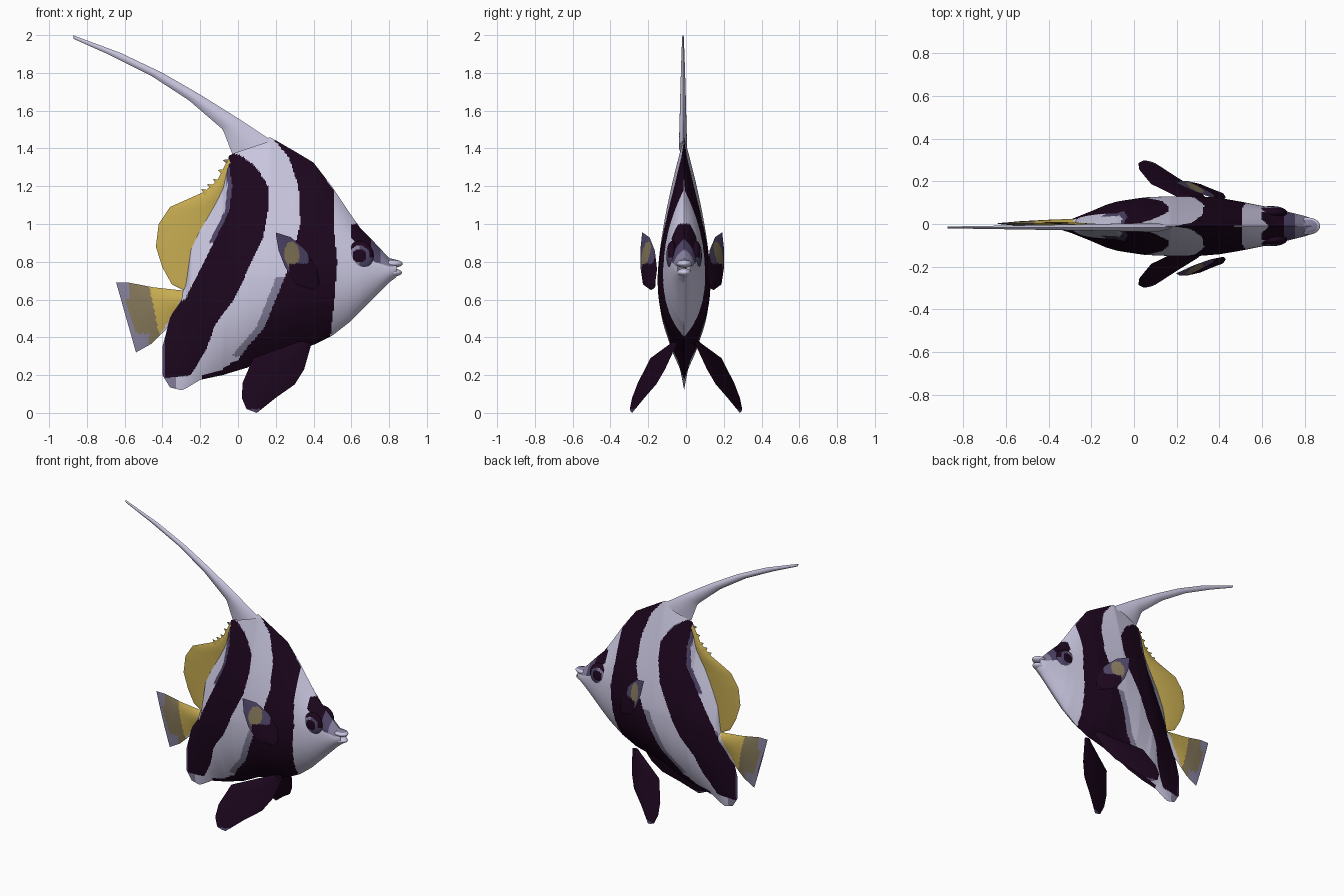
import bpy
import bmesh
from math import hypot
from mathutils import Vector

if "Cube" in bpy.data.objects:
    bpy.data.objects.remove(bpy.data.objects["Cube"])

MID_Y = -0.01  # the body's middle plane


def make_material(name, red, green, blue):
    mat = bpy.data.materials.new(name)
    mat.use_nodes = True
    colour = (red, green, blue, 1)
    mat.diffuse_color = colour
    shader = next(n for n in mat.node_tree.nodes if n.type == "BSDF_PRINCIPLED")
    shader.inputs["Base Color"].default_value = colour
    shader.inputs["Roughness"].default_value = 0.7
    return mat


MATERIALS = [
    make_material("pale lavender", .61, .59, .77),
    make_material("dark plum", .012, .002, .013),
    make_material("grey violet", .24, .22, .34),
    make_material("deep violet", .08, .06, .14),
    make_material("yellow", .58, .42, .085),
    make_material("olive", .23, .185, .10),
]
PALE, DARK, GREY, VIOLET, YELLOW, OLIVE = range(len(MATERIALS))


def lookup(table, key):
    """Linear interpolation in rows sorted by their first value."""
    if key <= table[0][0]:
        return table[0][1:]
    for low, high in zip(table, table[1:]):
        if key <= high[0]:
            f = (key - low[0]) / (high[0] - low[0])
            return [a + (b - a) * f for a, b in zip(low[1:], high[1:])]
    return table[-1][1:]


def finish(name, bm, rule):
    """Turn a bmesh into a smooth object, painting each face by a rule."""
    bmesh.ops.remove_doubles(bm, verts=bm.verts, dist=0.00005)
    bmesh.ops.recalc_face_normals(bm, faces=bm.faces)
    for face in bm.faces:
        face.material_index = rule(face.calc_center_median())
    mesh = bpy.data.meshes.new(name)
    bm.to_mesh(mesh)
    bm.free()
    for mat in MATERIALS:
        mesh.materials.append(mat)
    obj = bpy.data.objects.new(name, mesh)
    bpy.context.collection.objects.link(obj)
    bpy.ops.object.select_all(action="DESELECT")
    obj.select_set(True)
    bpy.context.view_layer.objects.active = obj
    bpy.ops.object.shade_smooth_by_angle(angle=0.9)


def lens(name, shape, columns, rows, rule):
    """Two facing skins; shape(u, v) gives x, middle y, z and half thickness."""
    bm = bmesh.new()
    for side in (-1, 1):
        grid = []
        for i in range(columns + 1):
            line = []
            for j in range(rows + 1):
                x, y, z, half = shape(i / columns, j / rows)
                line.append(bm.verts.new((x, y + side * half, z)))
            grid.append(line)
        for a, b in zip(grid, grid[1:]):
            for j in range(rows):
                bm.faces.new((a[j], b[j], b[j + 1], a[j + 1]))
    finish(name, bm, rule)


def fin(name, edge_a, edge_b, half, depth, rule, columns=48, rows=24):
    """Thin fin between two matching edges of (x, z); depth(x, z) gives y."""
    last = len(edge_a) - 1
    rail_a = [(i / last, *p) for i, p in enumerate(edge_a)]
    rail_b = [(i / last, *p) for i, p in enumerate(edge_b)]

    def shape(u, v):
        a, b = Vector(lookup(rail_a, u)), Vector(lookup(rail_b, u))
        x, z = a.lerp(b, v)
        swell = 4 * v * (1 - v) * (1 - 0.8 * u)
        return x, depth(x, z), z, half * swell

    lens(name, shape, columns, rows, rule)


# Body: x, top, bottom, half width, height share of the widest point
STATIONS = [
    (-.40, .35, .20, 0, .6), (-.36, .50, .135, .012, .75),
    (-.30, .62, .12, .03, .8), (-.275, .68, .13, .04, .75),
    (-.25, .86, .145, .05, .6), (-.2, .97, .175, .07, .55),
    (-.13, 1.1, .19, .1, .5), (-.08, 1.21, .2, .115, .46),
    (-.05, 1.36, .21, .12, .42), (.05, 1.41, .24, .135, .4),
    (.17, 1.46, .30, .14, .36), (.3, 1.385, .335, .14, .36),
    (.4, 1.325, .36, .132, .4), (.5, 1.195, .41, .115, .42),
    (.59, 1.06, .48, .097, .45), (.65, .975, .54, .085, .48),
    (.72, .905, .61, .068, .5), (.8, .82, .69, .048, .5),
    (.84, .81, .72, .034, .5),
]

# Stripe edges: z, x
FRONT_BAND_NOSE = [(.41, .49), (.6, .51), (.8, .525), (1, .505), (1.17, .51),
                   (1.26, .45)]
FRONT_BAND_TAIL = [(.24, -.08), (.28, 0), (.35, .05), (.45, .14), (.6, .2),
                   (.8, .28), (1, .33), (1.2, .32), (1.35, .27), (1.46, .18)]
REAR_BAND_NOSE = [(.2, -.25), (.33, -.17), (.47, -.12), (.6, -.02), (.73, .04),
                  (.92, .13), (1.07, .16), (1.2, .16), (1.31, .09),
                  (1.37, 0), (1.39, -.06)]
REAR_BAND_TAIL = [(.56, -.5), (.6, -.28), (.76, -.2), (.92, -.12),
                  (1.07, -.045), (1.2, -.03), (1.34, -.05)]


def body_shape(u, v):
    x = STATIONS[0][0] + u * (STATIONS[-1][0] - STATIONS[0][0])
    top, bottom, half, peak = lookup(STATIONS, x)
    head = min(1, max(0, (x - .4) / .25))
    if v > peak:
        fullness = 1 - ((v - peak) / (1 - peak)) ** (1.5 + head)
    else:
        fullness = (1 - ((peak - v) / peak) ** (2.5 - .5 * head)) ** (1 - .35 * head)
    return x, MID_Y, bottom + v * (top - bottom), half * fullness


def body_colour(c):
    x, z = c.x, c.z
    top, bottom = lookup(STATIONS, x)[:2]
    share = (z - bottom) / (top - bottom)
    front_tail = lookup(FRONT_BAND_TAIL, z)[0]
    rear_tail = lookup(REAR_BAND_TAIL, z)[0]
    if x > lookup(FRONT_BAND_NOSE, z)[0]:
        if x > .7 and share > .65:
            return GREY if x > .755 else VIOLET
        return DARK if .6 < x <= .7 and share > .78 and z < 1 else PALE
    if x > front_tail or (x > -.19 and share < .03):
        return DARK
    if x > front_tail - .045 and .3 < z < .72:
        return GREY
    if x > lookup(REAR_BAND_NOSE, z)[0]:
        return PALE
    if z < .185 + .1 * (x + .38):
        return GREY if x < -.33 else PALE
    if x > rear_tail:
        return VIOLET if x < -.39 else DARK
    return VIOLET if x > rear_tail - .025 and z > .9 else PALE


lens("body", body_shape, 190, 110, body_colour)


# Long trailing banner on the back
fin("dorsal_streamer",
    [(.18, 1.44), (.0, 1.56), (-.2, 1.685), (-.4, 1.8), (-.62, 1.905), (-.875, 2)],
    [(-.03, 1.37), (-.08, 1.5), (-.26, 1.655), (-.46, 1.785), (-.68, 1.895),
     (-.87, 1.98)],
    .022, lambda x, z: MID_Y - .006, lambda c: PALE)

# Rear back fin, bending slightly to one side, and its spines
DORSAL_EDGE = [(-.05, 1.35), (-.11, 1.23), (-.18, 1.17), (-.36, 1.09), (-.42, 1),
               (-.435, .88), (-.40, .77), (-.35, .68), (-.29, .65)]
fin("rear_dorsal_fin", DORSAL_EDGE,
    [(-.03, 1.3), (-.05, 1.2), (-.08, 1.12), (-.12, 1.05), (-.16, .95),
     (-.2, .86), (-.23, .77), (-.25, .7), (-.26, .64)],
    .012, lambda x, z: MID_Y + .07 * min(.25, max(0, -.15 - x)), lambda c: YELLOW)
for k in range(5):
    bm = bmesh.new()
    bmesh.ops.create_cone(bm, segments=6, radius1=.022, radius2=.002, depth=.04)
    bmesh.ops.scale(bm, verts=bm.verts, vec=(1, .4, 1))
    way = Vector((-1, 0, .3 + .1 * k))
    bm.transform(way.to_track_quat("Z", "X").to_matrix().to_4x4())
    x, z = lookup([(i, *p) for i, p in enumerate(DORSAL_EDGE)], .15 + .45 * k)
    bmesh.ops.translate(bm, verts=bm.verts, vec=(x, MID_Y, z))
    finish(f"dorsal_spine_{k + 1}", bm, lambda c: OLIVE if k < 1 else YELLOW)


# Tail fin
def tail_colour(c):
    if c.x > -.27 - .6 * (.65 - c.z):
        return PALE
    if c.x > -.465 + .2 * (.65 - c.z):
        return YELLOW
    rim = -.54 - .285 * (c.z - .32)
    upper_tip = c.x < -.575 and c.z > .6
    lower_tip = c.x < -.47 and c.z < .42
    return GREY if c.x < rim + .025 or upper_tip or lower_tip else OLIVE


fin("tail_fin",
    [(-.22, .64), (-.45, .665), (-.58, .69), (-.645, .69)],
    [(-.22, .58), (-.33, .49), (-.46, .365), (-.54, .32)],
    .025, lambda x, z: MID_Y + .012, tail_colour)


# Paired parts
def pectoral_colour(c):
    if c.z < .79 and c.x > .27 or c.x > .375:
        return DARK
    return OLIVE if hypot(c.x - .285, (c.z - .84) * .6) < .04 else VIOLET


def eye_colour(c):
    distance = hypot(c.x - .643, c.z - .832)
    if .036 < distance < .055:
        return GREY if c.x < .643 else VIOLET
    return VIOLET if distance > .055 and c.z < .82 else DARK


def ellipsoid(name, centre, size, rule):
    bm = bmesh.new()
    bmesh.ops.create_uvsphere(bm, u_segments=40, v_segments=28, radius=1)
    bmesh.ops.scale(bm, verts=bm.verts, vec=size)
    bmesh.ops.translate(bm, verts=bm.verts, vec=centre)
    finish(name, bm, rule)


for label, side in (("right", -1), ("left", 1)):
    fin(f"{label}_pectoral_fin",
        [(.43, .68), (.42, .76), (.36, .86), (.28, .93), (.2, .955)],
        [(.4, .65), (.31, .68), (.25, .77), (.215, .86), (.2, .945)],
        .01, lambda x, z: -.02 + side * (.12 + .2 * (.8 - z) + .53 * (.43 - x)),
        pectoral_colour)
    fin(f"{label}_pelvic_fin",
        [(.39, .37), (.35, .23), (.3, .15), (.2, .08), (.1, 0)],
        [(.33, .38), (.08, .29), (.025, .16), (.02, .08), (.045, .02)],
        .014, lambda x, z: side * (.05 + .36 * (.36 - z) + .363 * (.39 - x)),
        lambda c: VIOLET if c.z < .02 else DARK)
    ellipsoid(f"{label}_eye", (.643, MID_Y + side * .064, .832), (.075, .03, .078),
              eye_colour)

# Slightly open mouth
ellipsoid("upper_lip", (.815, MID_Y, .79), (.057, .04, .022),
          lambda c: GREY if c.z > .803 else PALE)
ellipsoid("lower_lip", (.812, MID_Y, .743), (.056, .038, .022), lambda c: PALE)
